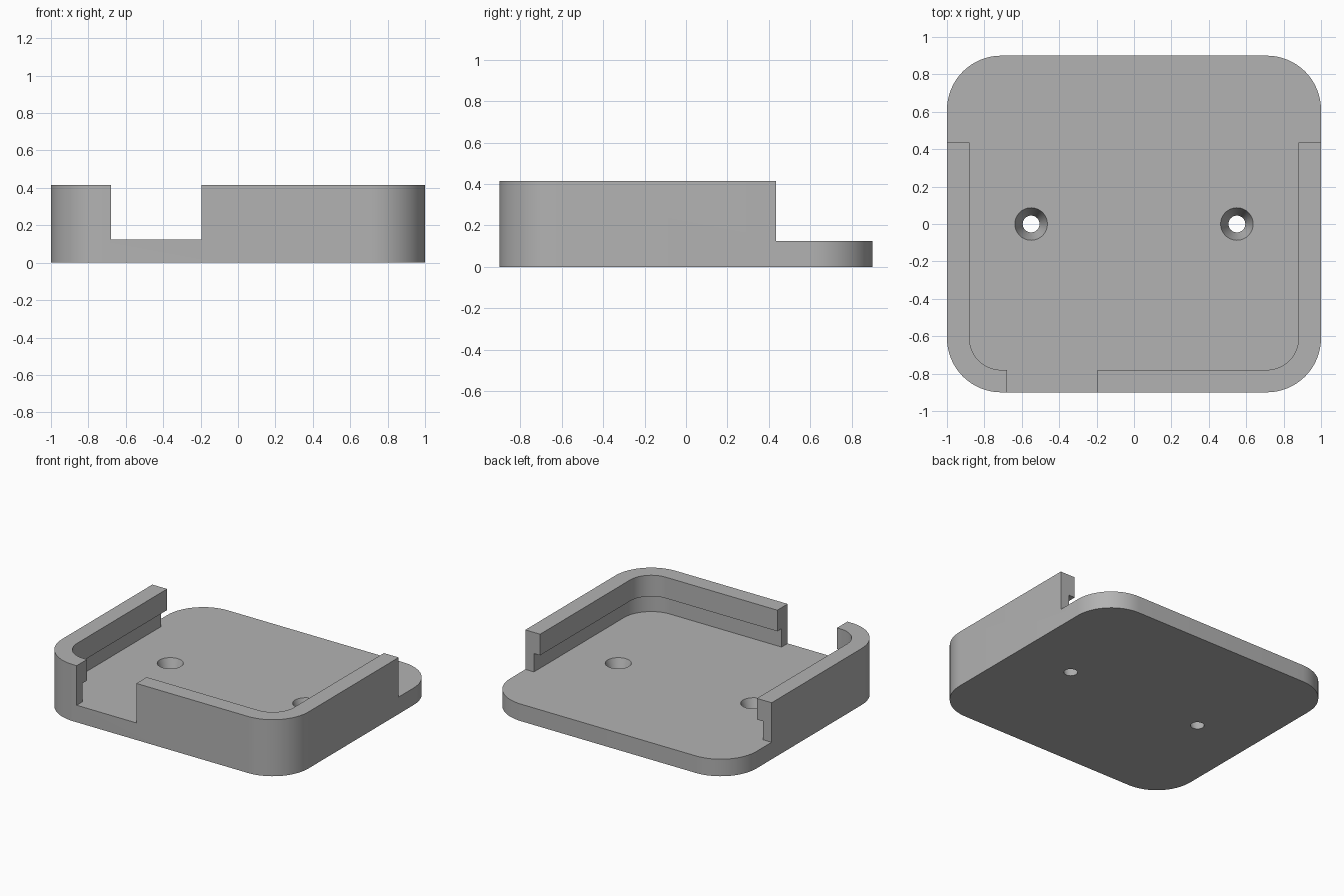
import bpy
import bmesh
from math import cos, sin, pi

old = bpy.data.objects.get("Cube")
if old:
    bpy.data.objects.remove(old, do_unlink=True)

HALF_X, HALF_Y, RADIUS = 1.0, 0.9, 0.29
FLOOR, LIP, TOP = 0.125, 0.26, 0.415
LIP_WALL, THIN_WALL = 0.12, 0.07

grey = bpy.data.materials.new("plain_grey")
grey.use_nodes = True
grey.diffuse_color = (0.45, 0.45, 0.45, 1)
grey.node_tree.nodes["Principled BSDF"].inputs["Base Color"].default_value = grey.diffuse_color


def add_object(name, bm):
    bmesh.ops.recalc_face_normals(bm, faces=bm.faces)
    mesh = bpy.data.meshes.new(name)
    bm.to_mesh(mesh)
    bm.free()
    mesh.materials.append(grey)
    obj = bpy.data.objects.new(name, mesh)
    bpy.context.collection.objects.link(obj)
    return obj


def rounded_slab(name, inset, z0, z1, steps=16):
    """Rounded rectangle, inset from the outer outline, extruded from z0 to z1."""
    bm = bmesh.new()
    r = RADIUS - inset
    cx, cy = HALF_X - RADIUS, HALF_Y - RADIUS
    outline = []
    for quarter, (sx, sy) in enumerate([(1, 1), (-1, 1), (-1, -1), (1, -1)]):
        for i in range(steps + 1):
            a = (quarter + i / steps) * pi / 2
            outline.append(bm.verts.new((sx * cx + r * cos(a), sy * cy + r * sin(a), z0)))
    face = bm.faces.new(outline)
    top = bmesh.ops.extrude_face_region(bm, geom=[face])["geom"]
    bmesh.ops.translate(bm, vec=(0, 0, z1 - z0),
                        verts=[v for v in top if isinstance(v, bmesh.types.BMVert)])
    return add_object(name, bm)


def box(name, low, high):
    bm = bmesh.new()
    bmesh.ops.create_cube(bm, size=1)
    for v in bm.verts:
        v.co = [(a + b) / 2 + c * (b - a) for a, b, c in zip(low, high, v.co)]
    return add_object(name, bm)


def screw_hole(name, x):
    """Tapered hole through the floor, extended past both faces along its slope."""
    bm = bmesh.new()
    small, large, extra = 0.045, 0.087, 0.02
    slope = (large - small) / FLOOR * extra
    bmesh.ops.create_cone(bm, cap_ends=True, segments=40, radius1=small - slope,
                          radius2=large + slope, depth=FLOOR + 2 * extra)
    bmesh.ops.translate(bm, verts=bm.verts, vec=(x, 0, FLOOR / 2))
    return add_object(name, bm)


# Solid body, then the hollows taken out of it
tray = rounded_slab("tray", 0, 0, TOP)
cutters = [
    rounded_slab("undercut_cutter", THIN_WALL, FLOOR, LIP),
    rounded_slab("lip_opening_cutter", LIP_WALL, FLOOR + 0.05, TOP + 0.1),
    box("open_back_cutter", (-1.2, 0.435, FLOOR), (1.2, 1.1, TOP + 0.1)),
    box("front_gap_cutter", (-0.68, -1.1, FLOOR), (-0.195, -0.7, TOP + 0.1)),
    screw_hole("left_hole_cutter", 0.55),
    screw_hole("right_hole_cutter", -0.55),
]
for cutter in cutters:
    cut = tray.modifiers.new(cutter.name, "BOOLEAN")
    cut.operation = "DIFFERENCE"
    cut.solver = "EXACT"
    cut.object = cutter

# Bake the cuts and drop the cutters
graph = bpy.context.evaluated_depsgraph_get()
result = bpy.data.meshes.new_from_object(tray.evaluated_get(graph))
tray.modifiers.clear()
tray.data = result
tray.data.name = "tray"
for cutter in cutters:
    bpy.data.objects.remove(cutter, do_unlink=True)

# One material only, smooth round corners with crisp edges
result.materials.clear()
result.materials.append(grey)
for poly in result.polygons:
    poly.material_index = 0
bpy.ops.object.select_all(action="DESELECT")
tray.select_set(True)
bpy.context.view_layer.objects.active = tray
bpy.ops.object.shade_smooth_by_angle(angle=pi / 6)
